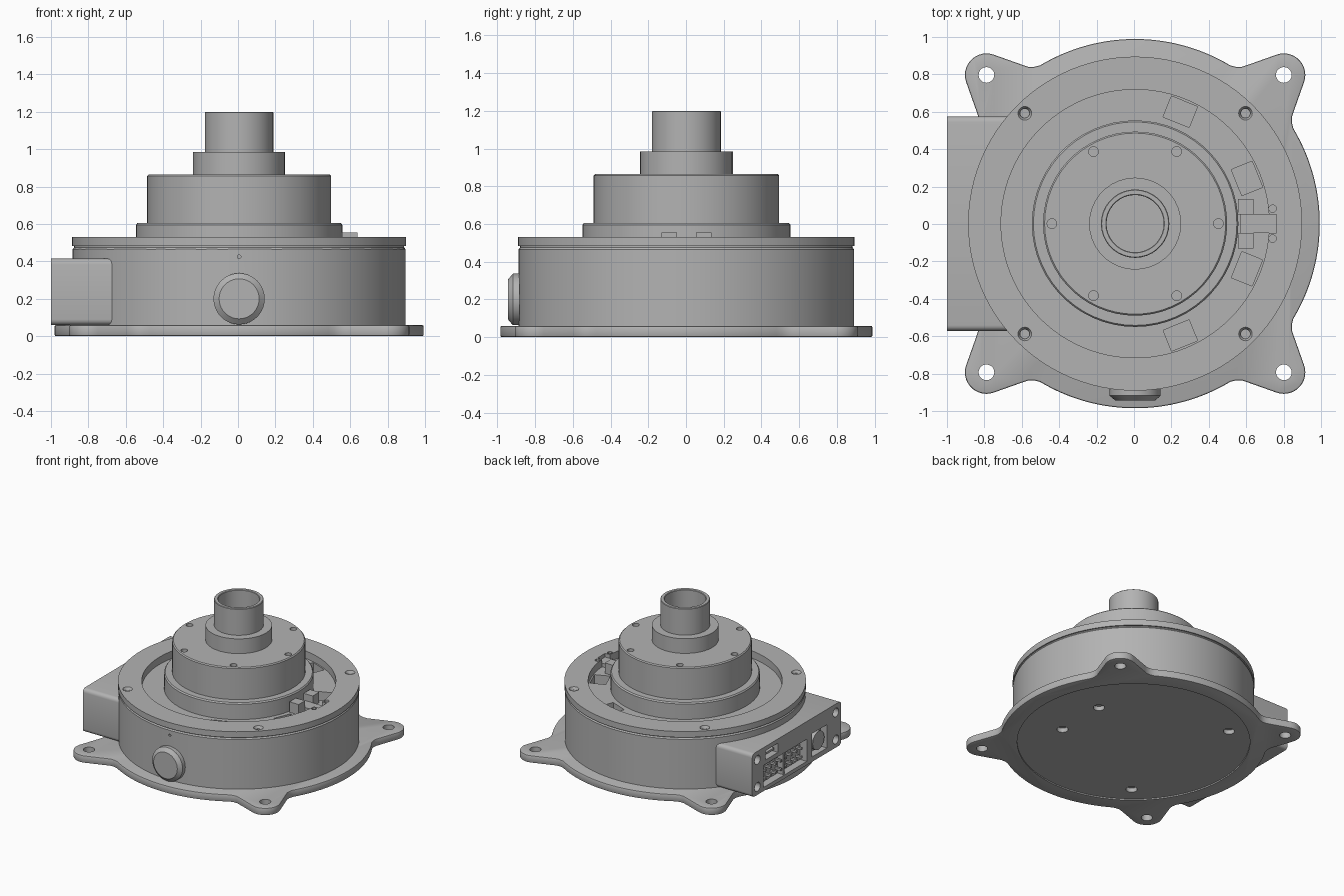
import bpy, bmesh, math
from mathutils import Matrix, Vector

if "Cube" in bpy.data.objects:
    bpy.data.objects.remove(bpy.data.objects["Cube"])

CX, CY = 0.006, 0.002  # turning axis

metal = bpy.data.materials.new("matte grey metal")
metal.use_nodes = True
GREY = (0.45, 0.45, 0.45, 1)
metal.diffuse_color = GREY
metal.node_tree.nodes["Principled BSDF"].inputs["Base Color"].default_value = GREY


def finish(bm, name, origin=(CX, CY, 0)):
    bmesh.ops.recalc_face_normals(bm, faces=bm.faces)
    mesh = bpy.data.meshes.new(name)
    bm.to_mesh(mesh)
    bm.free()
    mesh.transform(Matrix.Translation(origin))
    mesh.materials.append(metal)
    obj = bpy.data.objects.new(name, mesh)
    bpy.context.collection.objects.link(obj)
    return obj


def select(obj):
    bpy.ops.object.select_all(action='DESELECT')
    obj.select_set(True)
    bpy.context.view_layer.objects.active = obj


def smooth(obj):
    select(obj)
    bpy.ops.object.shade_smooth_by_angle(angle=math.radians(30))


def lathe(name, profile, sides):
    """Turn a radius/height profile that starts and ends on the axis."""
    bm = bmesh.new()
    verts = [bm.verts.new((r, 0, z)) for r, z in profile]
    edges = [bm.edges.new(pair) for pair in zip(verts, verts[1:])]
    bmesh.ops.spin(bm, geom=verts + edges, cent=(0, 0, 0), axis=(0, 0, 1),
                   angle=math.tau, steps=sides, use_duplicate=False)
    bmesh.ops.remove_doubles(bm, verts=bm.verts, dist=1e-4)
    return finish(bm, name)


def box(name, low, high, turn=0):
    low, high = Vector(low), Vector(high)
    bm = bmesh.new()
    bmesh.ops.create_cube(bm, size=1)
    bm.transform(Matrix.Rotation(turn, 4, 'Z') @ Matrix.Translation((low + high) / 2)
                 @ Matrix.Diagonal((*(high - low), 1)))
    return finish(bm, name)


def rod(name, centre, radius, depth, axis='Z', sides=20, tip=None):
    bm = bmesh.new()
    bmesh.ops.create_cone(bm, cap_ends=True, segments=sides, radius1=radius,
                          radius2=radius if tip is None else tip, depth=depth)
    if axis != 'Z':
        bm.transform(Matrix.Rotation(math.pi / 2, 4, axis))
    bm.transform(Matrix.Translation(centre))
    return finish(bm, name)


def cut(obj, cutters):
    for cutter in cutters:
        mod = obj.modifiers.new("cut", 'BOOLEAN')
        mod.operation, mod.solver, mod.object = 'DIFFERENCE', 'EXACT', cutter
        select(obj)
        bpy.ops.object.modifier_apply(modifier=mod.name)
        bpy.data.objects.remove(cutter)


def bevel(obj, width, segments, test):
    bm = bmesh.new()
    bm.from_mesh(obj.data)
    bmesh.ops.bevel(bm, geom=[e for e in bm.edges if test(e)], offset=width,
                    segments=segments, profile=0.5, affect='EDGES')
    bm.to_mesh(obj.data)
    bm.free()


def polar(radius, degrees):
    a = math.radians(degrees)
    return radius * math.cos(a), radius * math.sin(a)


CORNERS = [(sx, sy) for sx in (-1, 1) for sy in (-1, 1)]

# Base flange: round plate with four rounded mounting ears
EAR = 0.795
quarter = [polar(0.987, a) for a in range(-31, 32, 2)]
valley = [(0.848, 0.51), (0.838, 0.54), (0.838, 0.57), (0.848, 0.6)]
quarter += valley[1:]
for a in range(-20, 111, 10):
    dx, dy = polar(0.115, a)
    quarter.append((EAR + dx, EAR + dy))
quarter += [(y, x) for x, y in reversed(valley[1:])]
bm = bmesh.new()
outline = []
for k in range(4):
    turn = Matrix.Rotation(k * math.pi / 2, 3, 'Z')
    outline += [bm.verts.new(turn @ Vector((x, y, 0))) for x, y in quarter]
face = bm.faces.new(outline)
top = bmesh.ops.extrude_face_region(bm, geom=[face])["geom"]
bmesh.ops.translate(bm, vec=(0, 0, 0.06), verts=[v for v in top if isinstance(v, bmesh.types.BMVert)])
base = finish(bm, "base_flange")
bevel(base, 0.009, 2, lambda e: abs(e.verts[0].co.z - e.verts[1].co.z) < 0.01)
holes = [rod("hole", (sx * EAR, sy * EAR, 0.03), 0.042, 0.2) for sx, sy in CORNERS]
holes.append(rod("hole", (0, 0, 0), 0.86, 0.02, sides=96))
holes += [rod("hole", (x, s * y, 0), 0.042, 0.09)
          for x, y in ((0.51, 0.21), (-0.45, 0.56)) for s in (-1, 1)]
cut(base, holes)
smooth(base)

# Drum housing with a lipped cover ring and a sunken floor
body = lathe("drum_housing", [(0, 0.05), (0.89, 0.05), (0.89, 0.465), (0.882, 0.475), (0.882, 0.482),
                              (0.893, 0.482), (0.893, 0.53), (0.717, 0.53), (0.717, 0.47), (0, 0.47)], 96)
holes = [box("slot", (0.585, -0.075, 0.36), (0.705, 0.075, 0.5), math.radians(a))
         for a in (22, 68, 112, 158, 202, 248, 292, 338)]
for sx, sy in CORNERS:
    holes.append(rod("screw_seat", (sx * 0.59, sy * 0.59, 0.535), 0.026, 0.05, tip=0.052))
    holes.append(rod("screw_bore", (sx * 0.59, sy * 0.59, 0.5), 0.024, 0.1))
holes.append(box("cable_notch", (0.7, -0.05, 0.475), (0.757, 0.05, 0.6)))
holes += [rod("pin_hole", (0.735, s * 0.08, 0.53), 0.02, 0.06, sides=12) for s in (-1, 1)]
holes.append(rod("front_pinhole", (0, -0.89, 0.425), 0.01, 0.04, 'X', 12))
cut(body, holes)
smooth(body)

# Stepped turret, collar and hollow shaft
turret = lathe("turret", [(0, 0.45), (0.552, 0.45), (0.552, 0.595), (0.544, 0.605), (0.492, 0.605),
                          (0.492, 0.857), (0.484, 0.865), (0, 0.865)], 60)
cut(turret, [rod("hole", (*polar(0.445, 60 * k), 0.865), 0.026, 0.08, sides=16) for k in range(6)])
smooth(turret)
smooth(lathe("collar_and_shaft", [(0, 0.85), (0.246, 0.85), (0.246, 0.985), (0.183, 0.985), (0.183, 1.196),
                                  (0.179, 1.2), (0.157, 1.2), (0.153, 1.196), (0.153, 0.9), (0, 0.9)], 36))

# Encoder bracket in the floor beside the turret
for s in (-1, 1):
    box("bracket_block", (0.55, s * 0.05, 0.46), (0.632, s * 0.132, 0.555))
box("bracket_tongue", (0.56, -0.05, 0.46), (0.757, 0.05, 0.5))

# Push button on the front
button = lathe("push_button", [(0, 0), (0.137, 0), (0.137, 0.035), (0.107, 0.06), (0, 0.06)], 40)
button.data.transform(Matrix.Translation((CX, CY - 0.885, 0.2)) @ Matrix.Rotation(math.pi / 2, 4, 'X')
                      @ Matrix.Translation((-CX, -CY, 0)))
smooth(button)

# Connector box with rounded long edges
SIDE = -1 - CX
ports = box("connector_box", (SIDE, -0.573, 0.06), (-0.62, 0.573, 0.415))
bevel(ports, 0.03, 4, lambda e: abs(e.verts[0].co.x - e.verts[1].co.x) > 0.1)
holes = [rod("hole", (SIDE, sy * 0.505, z), 0.036, 0.12, 'Y') for sy in (-1, 1) for z in (0.125, 0.345)]
for y0, y1, z0, z1 in ((-0.13, 0.43, 0.09, 0.27), (0.24, 0.4, 0.305, 0.38), (-0.39, -0.2, 0.1, 0.29)):
    holes.append(box("port", (SIDE - 0.1, y0, z0), (SIDE + 0.06, y1, z1)))
cut(ports, holes)
smooth(ports)

# Sockets and pins inside the ports
for k in range(8):
    for z in (0.14, 0.21):
        y = -0.08 + k * 0.066
        box("header_pin", (SIDE + 0.01, y - 0.009, z - 0.009), (SIDE + 0.07, y + 0.009, z + 0.009))
box("port_divider", (SIDE + 0.01, 0.14, 0.085), (SIDE + 0.07, 0.16, 0.275))
box("small_port_tongue", (SIDE + 0.015, 0.27, 0.333), (SIDE + 0.07, 0.37, 0.35))
socket = rod("power_socket", (SIDE + 0.04, -0.295, 0.195), 0.075, 0.06, 'Y', 24)
cut(socket, [rod("bore", (SIDE + 0.02, -0.295, 0.195), 0.052, 0.09, 'Y', 24)])
smooth(socket)
smooth(rod("power_pin", (SIDE + 0.045, -0.295, 0.195), 0.016, 0.06, 'Y', 12))
